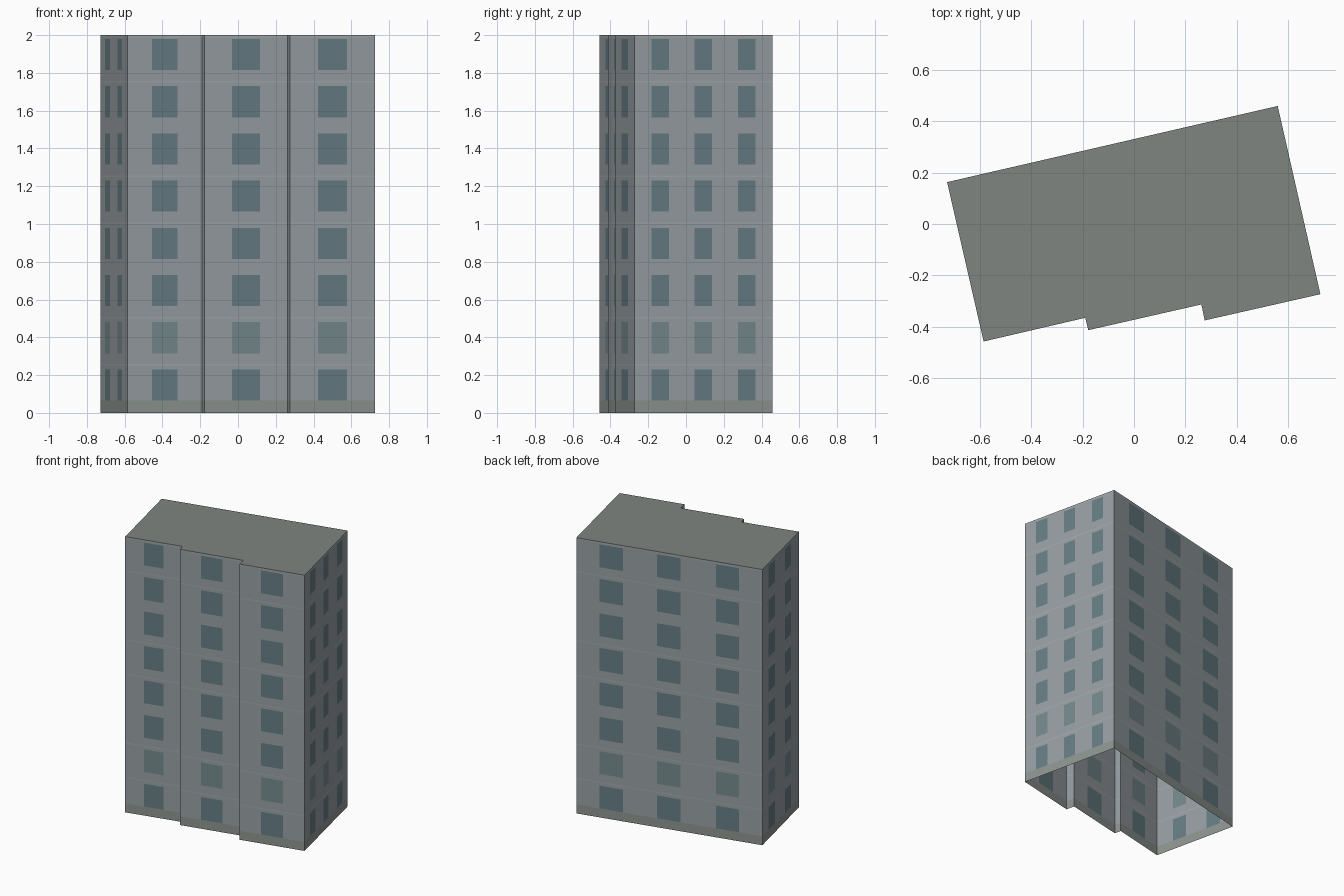
import bpy
import bmesh
from mathutils import Vector

if "Cube" in bpy.data.objects:
    bpy.data.objects.remove(bpy.data.objects["Cube"])

HEIGHT, FLOORS = 2.0, 8
STOREY = HEIGHT / FLOORS


def material(name, rgb):
    m = bpy.data.materials.new(name)
    m.diffuse_color = (*rgb, 1)
    m.use_nodes = True
    m.node_tree.nodes["Principled BSDF"].inputs["Base Color"].default_value = m.diffuse_color
    return m


WALL, GLASS, PALE_GLASS, TRIM, BASE = range(5)
wall_mats = [
    material("wall_grey", (0.31, 0.345, 0.365)),
    material("glass", (0.135, 0.205, 0.23)),
    material("pale_glass", (0.18, 0.25, 0.265)),
    material("trim", (0.36, 0.39, 0.40)),
    material("base_grey", (0.27, 0.30, 0.28)),
]
roof_mat = material("roof_grey", (0.21, 0.235, 0.215))

# Window columns as start/end fractions of each wall's length
ONE = [(0.33, 0.67)]
TWO = [(0.17, 0.345), (0.62, 0.79)]
THREE = [(0.125, 0.25), (0.435, 0.56), (0.75, 0.875)]

# Footprint, counter-clockwise: corner and the windows of the wall that follows
footprint = [
    ((-0.585, -0.457), ONE),
    ((-0.190, -0.365), []),
    ((-0.178, -0.413), ONE),
    ((0.262, -0.313), []),
    ((0.275, -0.375), ONE),
    ((0.725, -0.273), THREE),
    ((0.559, 0.459), THREE),
    ((-0.727, 0.163), TWO),
]

# Horizontal strips shared by every wall: (bottom, top, kind, storey)
strips = []
for f in range(FLOORS):
    z = f * STOREY
    line = 0.008 if f in (1, 2, 4, 5, 7) else 0
    if line:
        strips.append((z, z + line, TRIM, f))
    strips.append((z + line, z + 0.065, WALL if f else BASE, f))
    strips.append((z + 0.065, z + 0.23, GLASS, f))
    top = HEIGHT - 0.012 if f == FLOORS - 1 else z + STOREY
    strips.append((z + 0.23, top, WALL, f))
strips.append((HEIGHT - 0.012, HEIGHT, TRIM, FLOORS))


def add_wall(bm, p, q, windows):
    """Grid one wall so the flush windows are faces of the wall itself."""
    p, q = Vector((*p, 0)), Vector((*q, 0))
    cuts = [0] + [u for w in windows for u in w] + [1]
    for z0, z1, kind, storey in strips:
        for i, (u0, u1) in enumerate(zip(cuts, cuts[1:])):
            a, b = p.lerp(q, u0), p.lerp(q, u1)
            corners = [(a.x, a.y, z0), (b.x, b.y, z0),
                       (b.x, b.y, z1), (a.x, a.y, z1)]
            face = bm.faces.new([bm.verts.new(c) for c in corners])
            mat = kind
            if kind == GLASS:
                mat = WALL if i % 2 == 0 else PALE_GLASS if storey == 1 else GLASS
            face.material_index = mat


def finish(bm, name, mats):
    bmesh.ops.remove_doubles(bm, verts=bm.verts, dist=1e-5)
    mesh = bpy.data.meshes.new(name)
    bm.to_mesh(mesh)
    bm.free()
    for m in mats:
        mesh.materials.append(m)
    bpy.context.collection.objects.link(bpy.data.objects.new(name, mesh))


# Outer walls, open underneath
bm = bmesh.new()
for i, (p, windows) in enumerate(footprint):
    add_wall(bm, p, footprint[(i + 1) % len(footprint)][0], windows)
finish(bm, "walls_with_windows", wall_mats)

# Flat roof
bm = bmesh.new()
bm.faces.new([bm.verts.new((*p, HEIGHT)) for p, _ in footprint])
finish(bm, "flat_roof", [roof_mat])
